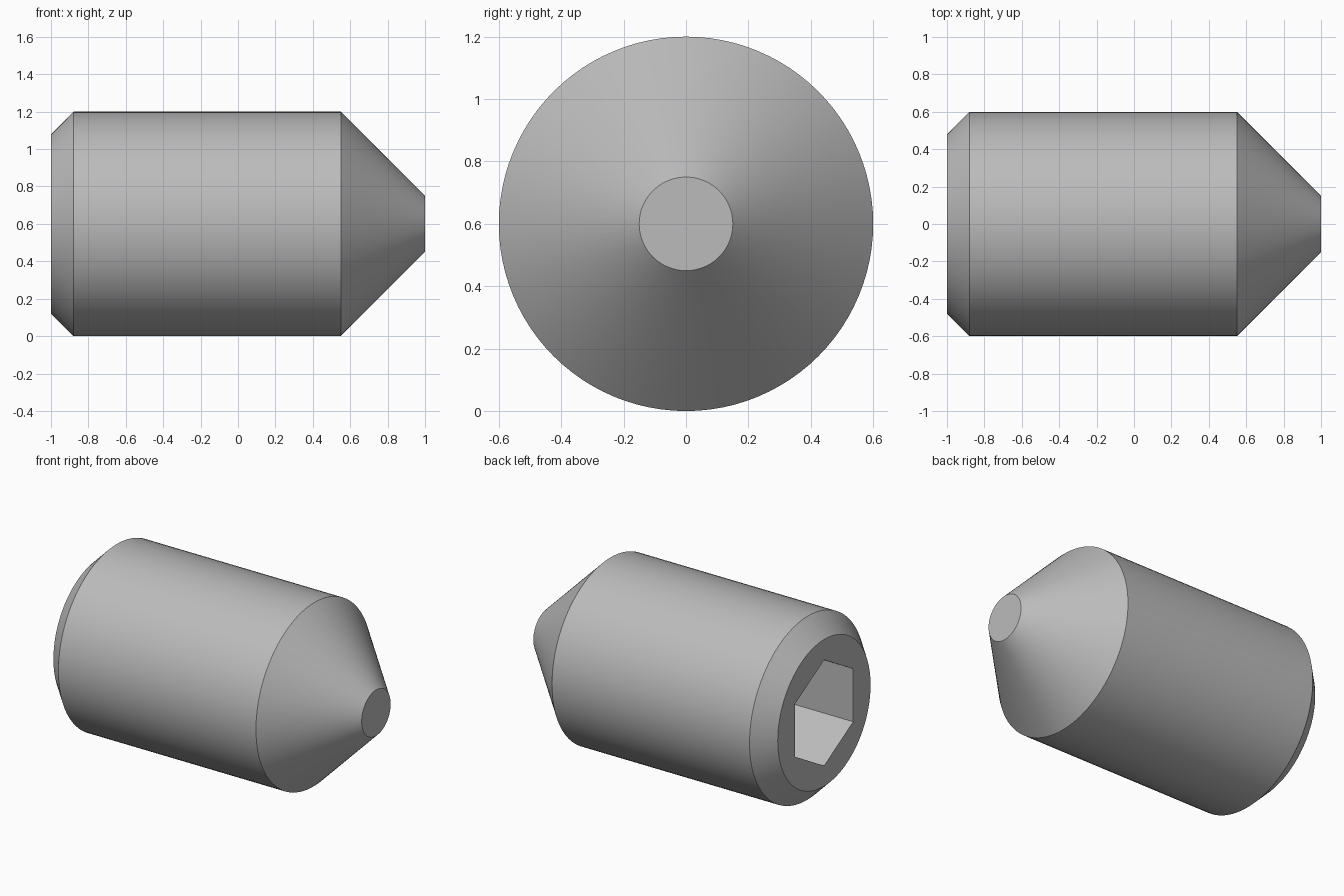
import bpy
import bmesh
import math
from mathutils import Matrix

default = bpy.data.objects.get("Cube")
if default:
    bpy.data.objects.remove(default, do_unlink=True)

RADIUS = 0.6
SEGMENTS = 96

steel = bpy.data.materials.new("grey steel")
steel.use_nodes = True
steel.diffuse_color = (0.5, 0.5, 0.5, 1)
steel.node_tree.nodes["Principled BSDF"].inputs["Base Color"].default_value = (0.5, 0.5, 0.5, 1)


def turned(name, profile, sides):
    """Solid of revolution along x from (x, radius) pairs, raised to the axis height."""
    bm = bmesh.new()
    rings = []
    for x, r in profile:
        ring = []
        for i in range(sides):
            a = math.tau * i / sides
            ring.append(bm.verts.new((x, r * math.sin(a), r * math.cos(a))))
        rings.append(ring)
    for lower, upper in zip(rings, rings[1:]):
        for i in range(sides):
            j = (i + 1) % sides
            bm.faces.new((lower[i], lower[j], upper[j], upper[i]))
    bm.faces.new(rings[0])
    bm.faces.new(rings[-1])
    bmesh.ops.recalc_face_normals(bm, faces=bm.faces)
    bm.transform(Matrix.Translation((0, 0, RADIUS)))
    mesh = bpy.data.meshes.new(name)
    bm.to_mesh(mesh)
    bm.free()
    mesh.materials.append(steel)
    obj = bpy.data.objects.new(name, mesh)
    bpy.context.collection.objects.link(obj)
    return obj


# Body: chamfered drive end, cylinder, truncated cone point
body = turned("screw_body", [(-1, 0.48), (-0.88, RADIUS), (0.55, RADIUS), (1, 0.15)], SEGMENTS)

# Hexagonal socket, corners up and down
flats = 0.6
cutter = turned("socket_cutter", [(-1.1, flats / math.sqrt(3)), (-0.3, flats / math.sqrt(3))], 6)
cutter.hide_render = True

cut = body.modifiers.new("hex_socket", "BOOLEAN")
cut.operation = "DIFFERENCE"
cut.solver = "EXACT"
cut.object = cutter

bpy.ops.object.select_all(action="DESELECT")
body.select_set(True)
bpy.context.view_layer.objects.active = body
bpy.ops.object.modifier_apply(modifier=cut.name)
bpy.data.objects.remove(cutter, do_unlink=True)

# Round sides smooth, chamfers and socket crisp
bpy.ops.object.shade_smooth_by_angle(angle=math.radians(30))
